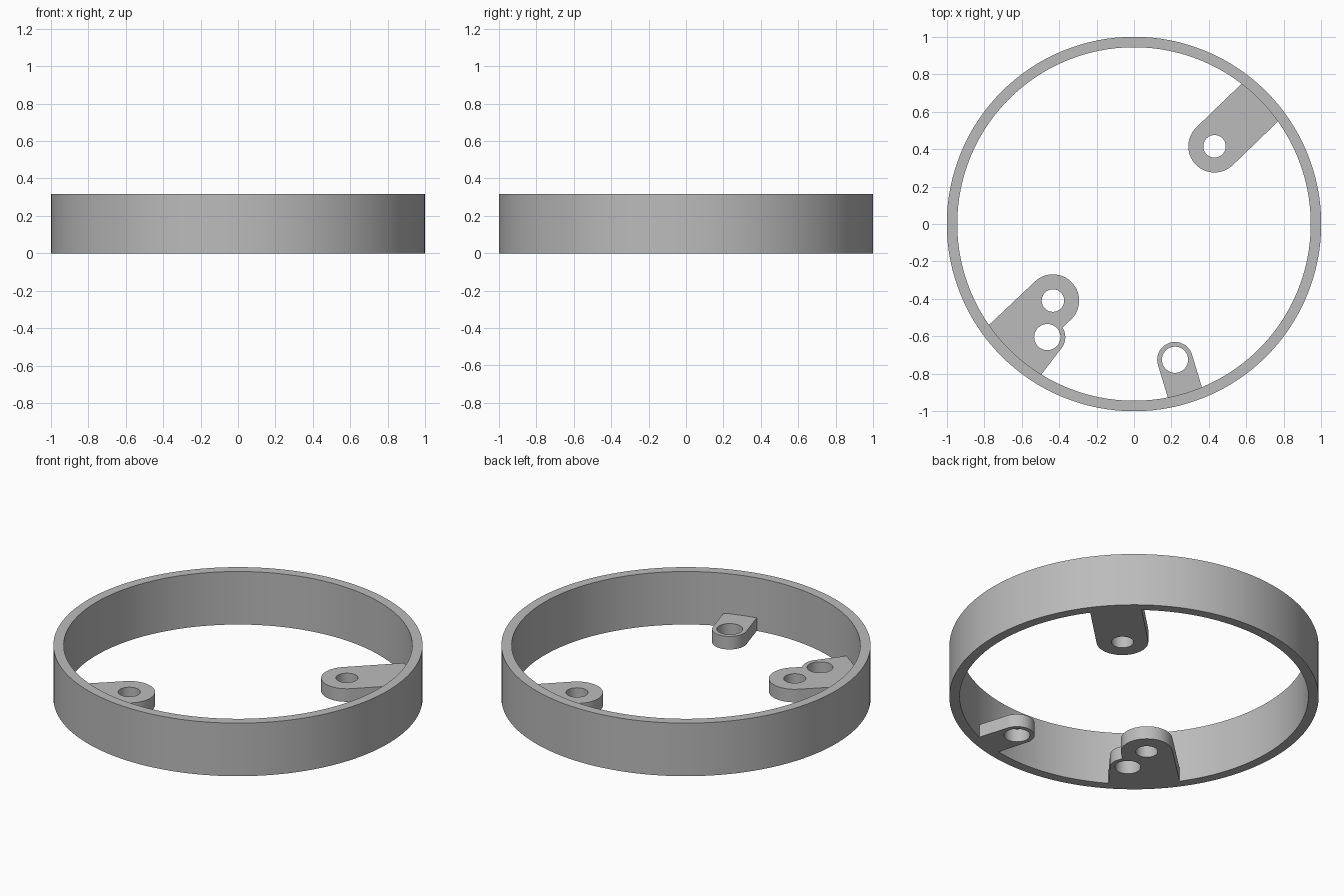
import bpy
import bmesh
from math import atan2, cos, sin, pi, hypot, radians

if "Cube" in bpy.data.objects:
    bpy.data.objects.remove(bpy.data.objects["Cube"], do_unlink=True)

RING_HEIGHT, OUTER, INNER = 0.317, 1.0, 0.944
TAB_HEIGHT, TAB_END = 0.078, 0.955

grey = bpy.data.materials.new("plain grey")
grey.use_nodes = True
colour = (0.5, 0.5, 0.5, 1)
grey.diffuse_color = colour
grey.node_tree.nodes["Principled BSDF"].inputs["Base Color"].default_value = colour


def arc(cx, cy, r, start, end, steps):
    return [(cx + r * cos(start + (end - start) * i / steps),
             cy + r * sin(start + (end - start) * i / steps)) for i in range(steps + 1)]


def prism(name, outline, z0, z1):
    """Extrude a flat outline between two heights."""
    bm = bmesh.new()
    face = bm.faces.new([bm.verts.new((x, y, z0)) for x, y in outline])
    top = bmesh.ops.extrude_face_region(bm, geom=[face])["geom"]
    bmesh.ops.translate(bm, vec=(0, 0, z1 - z0),
                        verts=[g for g in top if isinstance(g, bmesh.types.BMVert)])
    bmesh.ops.recalc_face_normals(bm, faces=bm.faces)
    mesh = bpy.data.meshes.new(name)
    bm.to_mesh(mesh)
    bm.free()
    mesh.materials.append(grey)
    obj = bpy.data.objects.new(name, mesh)
    bpy.context.collection.objects.link(obj)
    return obj


def combine(target, other, operation):
    """Apply a boolean and discard the helper."""
    mod = target.modifiers.new(operation, "BOOLEAN")
    mod.operation, mod.object, mod.solver = operation, other, "EXACT"
    bpy.context.view_layer.objects.active = target
    bpy.ops.object.modifier_apply(modifier=mod.name)
    bpy.data.objects.remove(other, do_unlink=True)


def circle(cx, cy, r, steps):
    return arc(cx, cy, r, 0, 2 * pi, steps)[:-1]


# Hollow ring
ring = prism("mounting_ring", circle(0, 0, OUTER, 128), 0, RING_HEIGHT)
bore = prism("bore_cutter", circle(0, 0, INNER, 128), -0.1, RING_HEIGHT + 0.1)
combine(ring, bore, "DIFFERENCE")

# Mounting tabs pointing at the centre: hole x, hole y, tab radius, hole radius
tabs = [(0.43, 0.415, 0.14, 0.06), (-0.433, -0.409, 0.14, 0.06),
        (-0.463, -0.604, 0.096, 0.07), (0.219, -0.725, 0.095, 0.07)]
for x, y, r, _ in tabs:
    a = atan2(y, x)
    reach = TAB_END - hypot(x, y)
    outline = arc(x, y, r, a + pi / 2, a + 3 * pi / 2, 32)
    outline += [(px + reach * cos(a), py + reach * sin(a))
                for px, py in (outline[-1], outline[0])]
    combine(ring, prism("tab", outline, 0, TAB_HEIGHT), "UNION")

# Screw holes through the tabs
for x, y, _, hole in tabs:
    cutter = prism("hole_cutter", circle(x, y, hole, 48), -0.1, TAB_HEIGHT + 0.1)
    combine(ring, cutter, "DIFFERENCE")

bpy.ops.object.select_all(action="DESELECT")
ring.select_set(True)
bpy.context.view_layer.objects.active = ring
bpy.ops.object.shade_smooth_by_angle(angle=radians(30))
